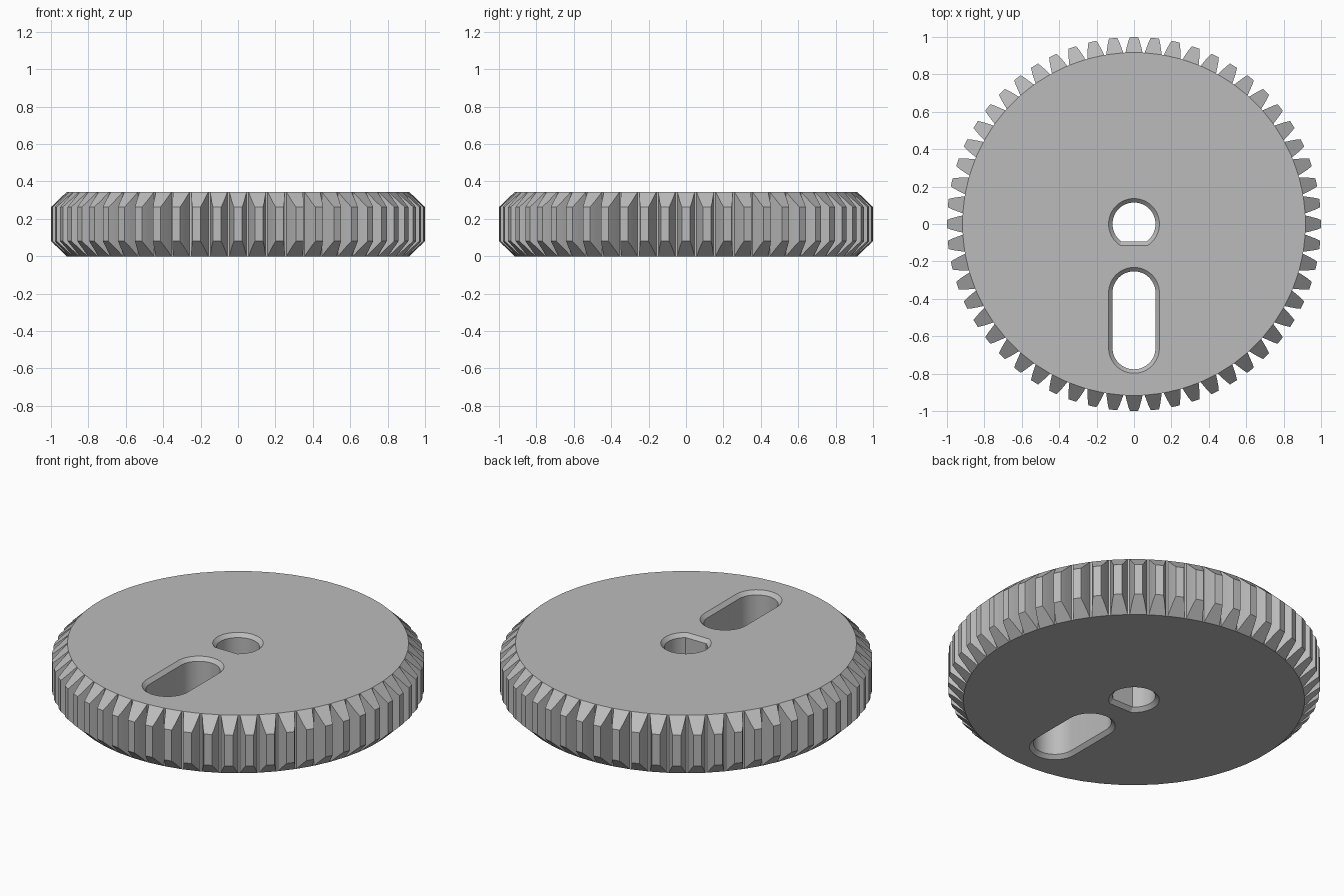
import bpy, bmesh
from math import sin, cos, pi, asin, sqrt, radians

old = bpy.data.objects.get("Cube")
if old:
    bpy.data.objects.remove(old, do_unlink=True)

TEETH = 56
HEIGHT = 0.344
ROOT = 0.917          # root radius, where the 45 degree tooth chamfer starts
RIM = 0.021           # chamfer around the holes
FLANK = [(ROOT, 0.046), (0.945, 0.039), (0.975, 0.031), (1.0, 0.022)]  # radius, half width


def d_outline(grow, steps=48):
    """Round shaft hole with a flat on its front side."""
    r, flat = 0.115 + grow, 0.093 + grow
    start = -asin(flat / r)
    sweep = pi - 2 * start
    return [(r * cos(start + sweep * i / steps), r * sin(start + sweep * i / steps))
            for i in range(steps + 1)]


def slot_outline(grow, steps=24):
    """Slot with round ends, running front to back."""
    r = 0.115 + grow
    points = []
    for centre, start in ((-0.368, 0), (-0.662, pi)):
        for i in range(steps + 1):
            a = start + pi * i / steps
            points.append((r * cos(a), centre + r * sin(a)))
    return points


def bridge(bm, a, b):
    for i in range(len(a)):
        j = (i + 1) % len(a)
        bm.faces.new((a[i], a[j], b[j], b[i]))


def loop_edges(bm, loop):
    edges = []
    for a, b in zip(loop, loop[1:] + loop[:1]):
        edges.append(bm.edges.get((a, b)) or bm.edges.new((a, b)))
    return edges


bm = bmesh.new()
bottom_edges, top_edges = [], []

# Toothed rim: the chamfer height follows the radius of each profile point
profile = [(r, -w) for r, w in FLANK] + [(r, w) for r, w in reversed(FLANK)]
n = len(profile)
low, high = [], []
for t in range(TEETH):
    for r, w in profile:
        a = 2 * pi * t / TEETH + asin(w / r)
        x, y, drop = r * cos(a), r * sin(a), (r - ROOT) * 0.97
        low.append(bm.verts.new((x, y, drop)))
        high.append(bm.verts.new((x, y, HEIGHT - drop)))
bridge(bm, low, high)

# Sloping tooth ends, and the disc outline inside them
for ring, edges in ((low, bottom_edges), (high, top_edges)):
    for t in range(TEETH):
        tooth = ring[t * n:(t + 1) * n]
        for k in range(n // 2 - 1):
            bm.faces.new((tooth[k], tooth[k + 1], tooth[n - 2 - k], tooth[n - 1 - k]))
    disc = [v for i, v in enumerate(ring) if i % n in (0, n - 1)]
    edges += loop_edges(bm, disc)

# Shaft hole and slot, chamfered on both faces
for outline in (d_outline, slot_outline):
    rings = []
    for grow, z in ((RIM, 0), (0, RIM), (0, HEIGHT - RIM), (RIM, HEIGHT)):
        rings.append([bm.verts.new((x, y, z)) for x, y in outline(grow)])
    for a, b in zip(rings, rings[1:]):
        bridge(bm, a, b)
    bottom_edges += loop_edges(bm, rings[0])
    top_edges += loop_edges(bm, rings[-1])

# Flat disc faces with the holes left open
for edges, up in ((bottom_edges, -1), (top_edges, 1)):
    bmesh.ops.triangle_fill(bm, edges=edges, use_beauty=True, normal=(0, 0, up))
bmesh.ops.recalc_face_normals(bm, faces=bm.faces[:])

mesh = bpy.data.meshes.new("gear_wheel")
bm.to_mesh(mesh)
bm.free()
gear = bpy.data.objects.new("gear_wheel", mesh)
bpy.context.scene.collection.objects.link(gear)
for p in mesh.polygons:
    p.use_smooth = True
mesh.set_sharp_from_angle(angle=radians(25))

# Plain grey
grey = bpy.data.materials.new("plain_grey")
grey.use_nodes = True
colour = (0.5, 0.5, 0.5, 1)
grey.diffuse_color = colour
grey.node_tree.nodes["Principled BSDF"].inputs["Base Color"].default_value = colour
mesh.materials.append(grey)
